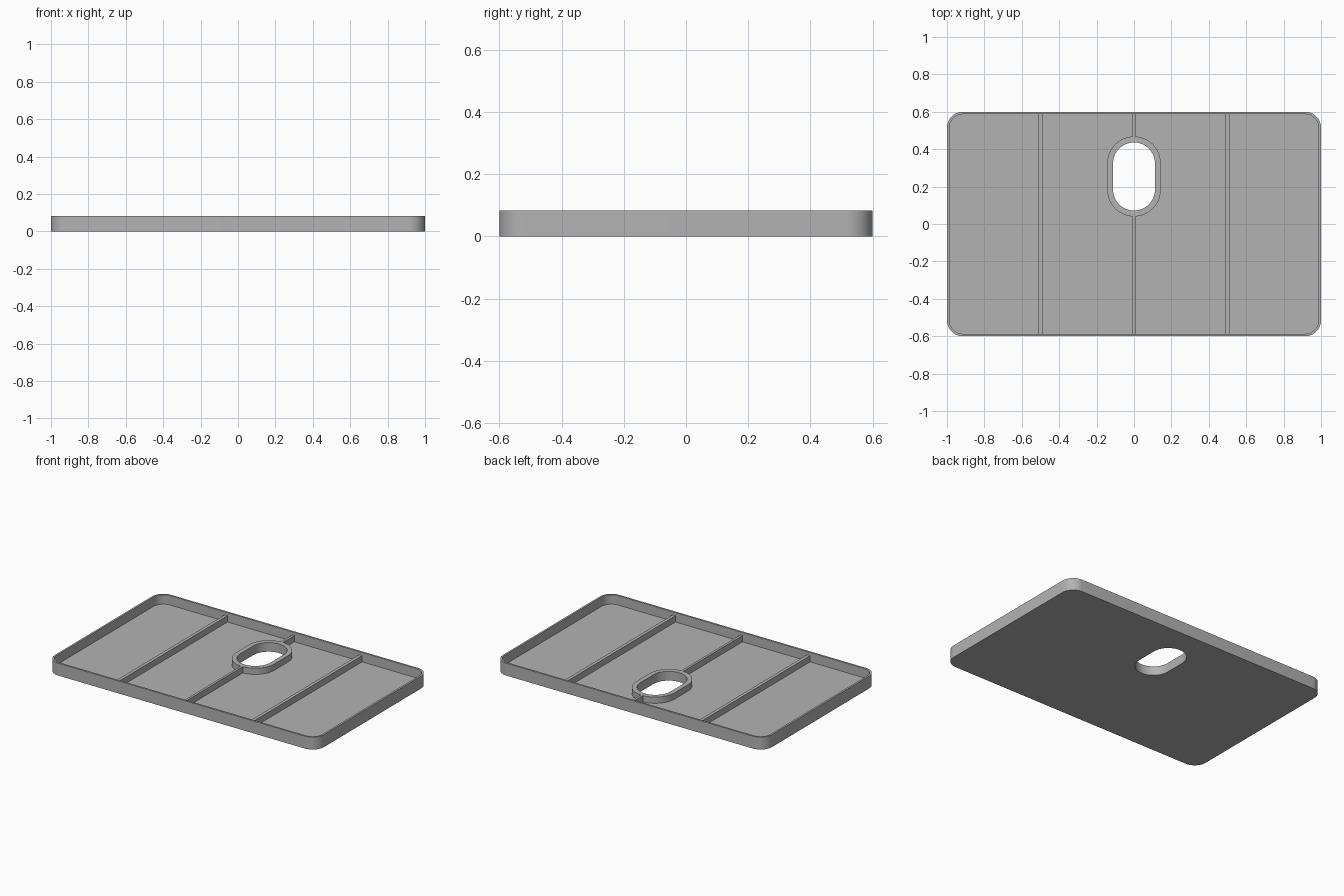
import bpy, bmesh, math

cube = bpy.data.objects.get("Cube")
if cube:
    bpy.data.objects.remove(cube, do_unlink=True)

GREY = (0.45, 0.45, 0.45, 1)
mat = bpy.data.materials.new("plain grey")
mat.use_nodes = True
mat.diffuse_color = GREY
mat.node_tree.nodes["Principled BSDF"].inputs["Base Color"].default_value = GREY

WALL_TOP, RIB_TOP, FLOOR = 0.083, 0.062, 0.02
SLOT_Y = 0.254


def rounded(hx, hy, r, cy=0, steps=12):
    """Outline of a rounded rectangle, counter-clockwise."""
    pts = []
    for k, (sx, sy) in enumerate([(1, 1), (-1, 1), (-1, -1), (1, -1)]):
        for i in range(steps + 1):
            a = (k + i / steps) * math.pi / 2
            pts.append((sx * (hx - r) + r * math.cos(a),
                        cy + sy * (hy - r) + r * math.sin(a)))
    return pts


def finish(bm, name):
    bmesh.ops.remove_doubles(bm, verts=bm.verts, dist=1e-5)
    bmesh.ops.recalc_face_normals(bm, faces=bm.faces)
    mesh = bpy.data.meshes.new(name)
    bm.to_mesh(mesh)
    bm.free()
    mesh.materials.append(mat)
    obj = bpy.data.objects.new(name, mesh)
    bpy.context.collection.objects.link(obj)
    bpy.ops.object.select_all(action="DESELECT")
    obj.select_set(True)
    bpy.context.view_layer.objects.active = obj
    bpy.ops.object.shade_smooth_by_angle(angle=math.radians(30))
    return obj


def strip(bm, a, b):
    """Join two closed loops with quads."""
    for i in range(len(a)):
        j = (i + 1) % len(a)
        bm.faces.new((a[i], a[j], b[j], b[i]))


def loop(bm, pts, z):
    return [bm.verts.new((x, y, z)) for x, y in pts]


def edges_of(bm, verts):
    return [bm.edges.get((v, verts[i - 1])) for i, v in enumerate(verts)]


outer = rounded(1, 0.6, 0.085)
inner = rounded(0.987, 0.587, 0.072)
slot = rounded(0.112, 0.182, 0.1119, SLOT_Y)
collar = rounded(0.143, 0.214, 0.1429, SLOT_Y)

# Tray: rim wall, floor, slot collar as one closed shell
bm = bmesh.new()
base = loop(bm, outer, 0)
rim_out = loop(bm, outer, WALL_TOP)
rim_in = loop(bm, inner, WALL_TOP)
floor = loop(bm, inner, FLOOR)
foot = loop(bm, collar, FLOOR)
collar_out = loop(bm, collar, RIB_TOP)
collar_in = loop(bm, slot, RIB_TOP)
slot_base = loop(bm, slot, 0)
for chain in ([base, rim_out, rim_in, floor],
              [foot, collar_out, collar_in, slot_base]):
    for a, b in zip(chain, chain[1:]):
        strip(bm, a, b)
for a, b in ((floor, foot), (base, slot_base)):
    bmesh.ops.triangle_fill(bm, use_beauty=True,
                            edges=edges_of(bm, a) + edges_of(bm, b))
finish(bm, "tray")


# Stiffening ribs across the floor
def rib(name, x, width, y0, y1):
    bm = bmesh.new()
    bmesh.ops.create_cube(bm, size=1)
    for v in bm.verts:
        v.co.x = x + v.co.x * width
        v.co.y = y0 if v.co.y < 0 else y1
        v.co.z = FLOOR - 0.005 if v.co.z < 0 else RIB_TOP
    finish(bm, name)


rib("right_rib", -0.5, 0.022, -0.59, 0.59)
rib("left_rib", 0.5, 0.022, -0.59, 0.59)
rib("front_middle_rib", 0, 0.016, -0.59, SLOT_Y - 0.212)
rib("back_middle_rib", 0, 0.016, SLOT_Y + 0.212, 0.59)
